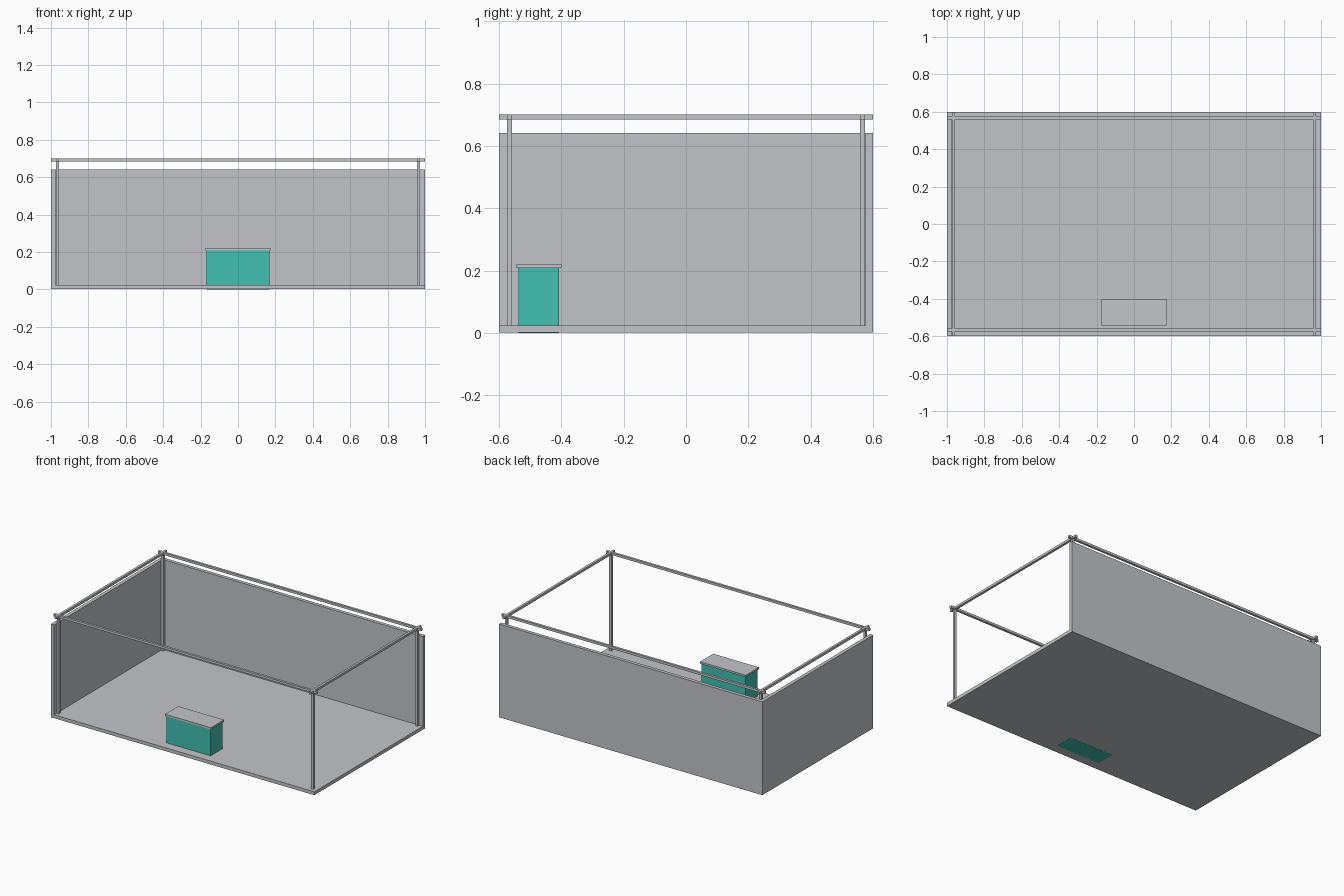
import bpy

cube = bpy.data.objects.get("Cube")
if cube:
    bpy.data.objects.remove(cube, do_unlink=True)


def make_material(name, rgb):
    mat = bpy.data.materials.new(name)
    mat.use_nodes = True
    colour = (*rgb, 1)
    mat.diffuse_color = colour
    mat.node_tree.nodes["Principled BSDF"].inputs["Base Color"].default_value = colour
    return mat


def box(name, x, y, z, mat):
    """Add a box from its (min, max) range on each axis."""
    ranges = (x, y, z)
    centre = [(lo + hi) / 2 for lo, hi in ranges]
    bpy.ops.mesh.primitive_cube_add(size=1, location=centre)
    obj = bpy.context.object
    obj.name = name
    obj.scale = [hi - lo for lo, hi in ranges]
    bpy.ops.object.transform_apply(location=False, rotation=False, scale=True)
    obj.data.materials.append(mat)
    return obj


grey = make_material("light grey", (0.54, 0.56, 0.59))
teal = make_material("teal", (0.053, 0.533, 0.445))

HALF_X, HALF_Y = 1.0, 0.6
FLOOR, WALL_TOP, FRAME_TOP = 0.024, 0.641, 0.7
THICK = 0.024            # wall thickness
BAR = 0.016              # frame bar width
POST_X, POST_Y = HALF_X - 0.034, HALF_Y - 0.034
LIFT = 0.0008            # keeps the counter base showing beneath the floor


def bar(centre):
    return (centre - BAR / 2, centre + BAR / 2)


# Floor slab and the two walls
full_x, full_y = (-HALF_X, HALF_X), (-HALF_Y, HALF_Y)
box("floor", full_x, full_y, (LIFT, FLOOR), grey)
box("back_wall", full_x, (HALF_Y - THICK, HALF_Y), (LIFT, WALL_TOP), grey)
box("side_wall", (-HALF_X, -HALF_X + THICK), full_y, (LIFT, WALL_TOP), grey)

# Frame: corner posts and crossing top rails
rail_z = (FRAME_TOP - BAR, FRAME_TOP)
for sx, side in ((-1, "right"), (1, "left")):
    box(f"{side}_rail", bar(sx * POST_X), full_y, rail_z, grey)
    for sy, end in ((-1, "front"), (1, "back")):
        box(f"{end}_{side}_post", bar(sx * POST_X), bar(sy * POST_Y),
            (FLOOR, FRAME_TOP), grey)
for sy, end in ((-1, "front"), (1, "back")):
    box(f"{end}_rail", full_x, bar(sy * POST_Y), rail_z, grey)

# Counter with an overhanging top
box("counter_body", (-0.168, 0.168), (-0.537, -0.407), (0, 0.208), teal)
box("counter_top", (-0.174, 0.174), (-0.543, -0.4), (0.208, 0.221), grey)
